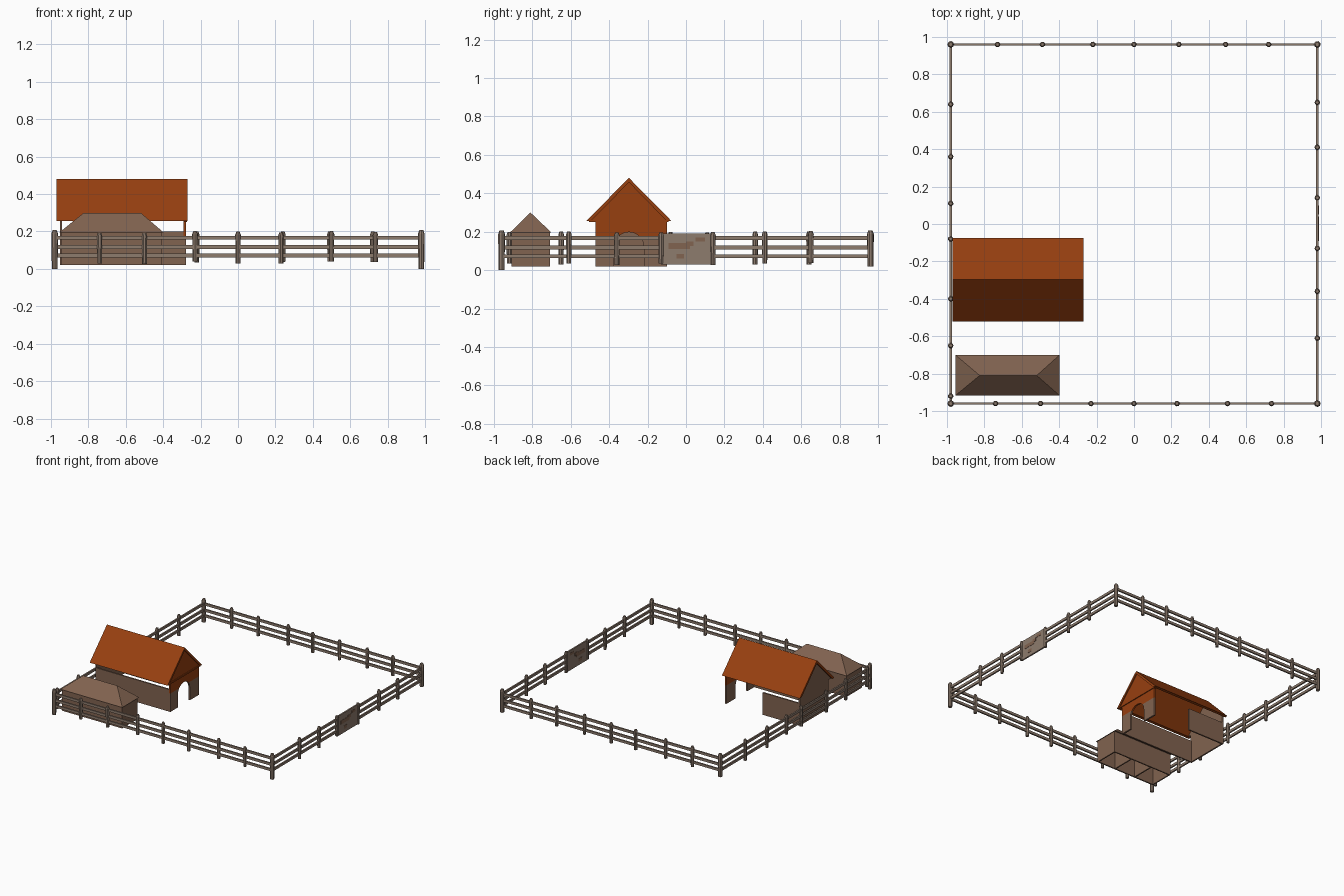
import bpy, bmesh, math, random
from mathutils import Vector, Matrix

random.seed(4)
cube = bpy.data.objects.get("Cube")
if cube:
    bpy.data.objects.remove(cube, do_unlink=True)


def material(name, r, g, b):
    m = bpy.data.materials.new(name)
    m.use_nodes = True
    m.diffuse_color = (r, g, b, 1)
    m.node_tree.nodes["Principled BSDF"].inputs["Base Color"].default_value = (r, g, b, 1)
    return m


ORANGE = material("orange_tiles", 0.31, 0.05, 0.005)
BROWN = material("brown_boards", 0.22, 0.125, 0.08)
PALE = material("weathered_wood", 0.27, 0.2, 0.155)


def finish(name, bm, *mats):
    bmesh.ops.recalc_face_normals(bm, faces=bm.faces)
    me = bpy.data.meshes.new(name)
    bm.to_mesh(me)
    bm.free()
    for m in mats:
        me.materials.append(m)
    ob = bpy.data.objects.new(name, me)
    bpy.context.collection.objects.link(ob)
    return ob


def add_box(bm, lo, hi):
    lo, hi = Vector(lo), Vector(hi)
    mat = Matrix.Translation((lo + hi) / 2) @ Matrix.Diagonal((*(hi - lo), 1))
    bmesh.ops.create_cube(bm, size=1, matrix=mat)


def box(name, lo, hi, mat):
    bm = bmesh.new()
    add_box(bm, lo, hi)
    return finish(name, bm, mat)


def prism(name, profile, x0, x1, *mats, split=None):
    """Extrude a (y, z) profile along x; faces below split take the second material."""
    bm = bmesh.new()
    face = bm.faces.new([bm.verts.new((x0, y, z)) for y, z in profile])
    ext = bmesh.ops.extrude_face_region(bm, geom=[face])["geom"]
    moved = [v for v in ext if isinstance(v, bmesh.types.BMVert)]
    bmesh.ops.translate(bm, verts=moved, vec=(x1 - x0, 0, 0))
    bmesh.ops.triangulate(bm, faces=[f for f in bm.faces if len(f.verts) > 4])
    if split:
        geom = bm.verts[:] + bm.edges[:] + bm.faces[:]
        bmesh.ops.bisect_plane(bm, geom=geom, plane_co=(0, 0, split), plane_no=(0, 0, 1))
        for f in bm.faces:
            f.material_index = int(f.calc_center_median().z < split)
    return finish(name, bm, *mats)


# Fence
FX, FY = 0.98, 0.96
RAILS = (0.072, 0.117, 0.167)


def post(bm, x, y, z0, z1, r=0.015):
    h = z1 - z0
    new = bmesh.ops.create_cone(bm, cap_ends=True, segments=8, radius1=r * 0.85, radius2=r,
                                depth=h * 0.9, matrix=Matrix.Translation((x, y, z0 + h * 0.45)))
    top = bmesh.ops.create_cone(bm, cap_ends=True, segments=8, radius1=r, radius2=r * 0.6,
                                depth=h * 0.1, matrix=Matrix.Translation((x, y, z0 + h * 0.95)))
    turn = Matrix.Rotation(random.uniform(0, math.pi), 3, 'Z')
    bmesh.ops.rotate(bm, cent=(x, y, 0), matrix=turn, verts=new["verts"] + top["verts"])


def rails(name, a, b):
    """Three slim rails between two (x, y) points along an axis."""
    bm = bmesh.new()
    t = 0.006
    for z in RAILS:
        add_box(bm, (min(a[0], b[0]) - t, min(a[1], b[1]) - t, z - 0.01),
                (max(a[0], b[0]) + t, max(a[1], b[1]) + t, z + 0.01))
    finish(name, bm, PALE)


def posts(name, points):
    bm = bmesh.new()
    for x, y in points:
        post(bm, x, y, 0.035 + random.uniform(-0.01, 0.005), 0.2 + random.uniform(-0.005, 0.003))
    finish(name, bm, PALE)


GATE = (-0.13, 0.15)
rails("front_rails", (-FX, -FY), (FX, -FY))
rails("back_rails", (-FX, FY), (FX, FY))
rails("right_rails", (-FX, -FY), (-FX, FY))
rails("left_rails_front", (FX, -FY), (FX, GATE[0]))
rails("left_rails_back", (FX, GATE[1]), (FX, FY))
posts("front_posts", [(x, -FY) for x in (-0.74, -0.5, -0.23, 0, 0.23, 0.5, 0.735)])
posts("back_posts", [(x, FY) for x in (-0.73, -0.49, -0.22, 0, 0.24, 0.49, 0.72)])
posts("right_posts", [(-FX, y) for y in (-0.92, -0.65, -0.4, -0.08, 0.11, 0.36, 0.64)])
posts("left_posts", [(FX, y) for y in (-0.61, -0.36, GATE[0], 0.14, 0.41, 0.65)])
corners = bmesh.new()
for sx in (-1, 1):
    for sy in (-1, 1):
        post(corners, sx * FX, sy * FY, 0.01 + 0.01 * sy, 0.207, 0.018)
finish("corner_posts", corners, PALE)

# Gate panel with worn patches on both sides
box("gate", (0.974, GATE[0], 0.03), (0.986, GATE[1], 0.19), PALE)
patches = bmesh.new()
for y0, y1, z0, z1 in ((-0.09, 0.02, 0.11, 0.14), (-0.05, -0.01, 0.06, 0.085),
                       (0.05, 0.1, 0.15, 0.17), (0.0, 0.04, 0.125, 0.15)):
    add_box(patches, (0.972, y0, z0), (0.988, y1, z1))
finish("gate_patches", patches, BROWN)

# Barn: roof, gables, end walls and low side walls
Y0, Y1, YM = -0.47, -0.1, -0.297
prism("barn_roof", [(-0.52, 0.255), (YM, 0.48), (-0.075, 0.255),
                    (-0.1, 0.255), (YM, 0.457), (-0.495, 0.255)], -0.97, -0.27, ORANGE)
gable = [(-0.505, 0.255), (YM, 0.465), (-0.09, 0.255)]
prism("barn_left_gable", gable, -0.292, -0.278, ORANGE)
prism("barn_right_gable", gable, -0.957, -0.943, BROWN)
prism("barn_gable_beam", [(-0.505, 0.25), (-0.505, 0.262), (-0.09, 0.262), (-0.09, 0.25)],
      -0.292, -0.272, ORANGE)
arch = [(YM + 0.078 * math.cos(a), 0.12 + 0.078 * math.sin(a))
        for a in (math.pi * i / 10 for i in range(11))]
prism("barn_arch_wall",
      [(Y0, 0.02), (Y0, 0.257), (Y1, 0.257), (Y1, 0.02), (arch[0][0], 0.02)] + arch
      + [(arch[-1][0], 0.02)], -0.292, -0.279, ORANGE, BROWN, split=0.17)
box("barn_end_wall", (-0.953, Y0, 0.02), (-0.941, Y1, 0.257), BROWN)
box("barn_front_wall", (-0.945, Y0, 0.02), (-0.285, Y0 + 0.012, 0.2), BROWN)
box("barn_back_wall", (-0.945, Y1 - 0.012, 0.02), (-0.62, Y1, 0.2), BROWN)

# Shed: hipped roof, open-bottomed walls and partitions
SX0, SX1, SY0, SY1 = -0.955, -0.398, -0.917, -0.7
bm = bmesh.new()
eave = [bm.verts.new((x, y, 0.195)) for x, y in ((SX0, SY0), (SX1, SY0), (SX1, SY1), (SX0, SY1))]
ra, rb = [bm.verts.new((x, -0.81, 0.3)) for x in (-0.825, -0.52)]
a, b, c, d = eave
for f in ((a, b, rb, ra), (b, c, rb), (c, d, ra, rb), (d, a, ra), (d, c, b, a)):
    bm.faces.new(f)
finish("shed_roof", bm, BROWN)
T = 0.01
bm = bmesh.new()
X0, X1, YA, YB = SX0 + 0.008, SX1 - 0.008, SY0 + 0.008, SY1 - 0.008
add_box(bm, (X0, YA, 0.02), (X1, YA + T, 0.197))
add_box(bm, (X0, YB - T, 0.02), (X1, YB, 0.197))
for x in (X0, -0.77, -0.58, X1 - T):
    add_box(bm, (x, YA + T, 0.02), (x + T, YB - T, 0.197))
finish("shed_walls", bm, BROWN)
